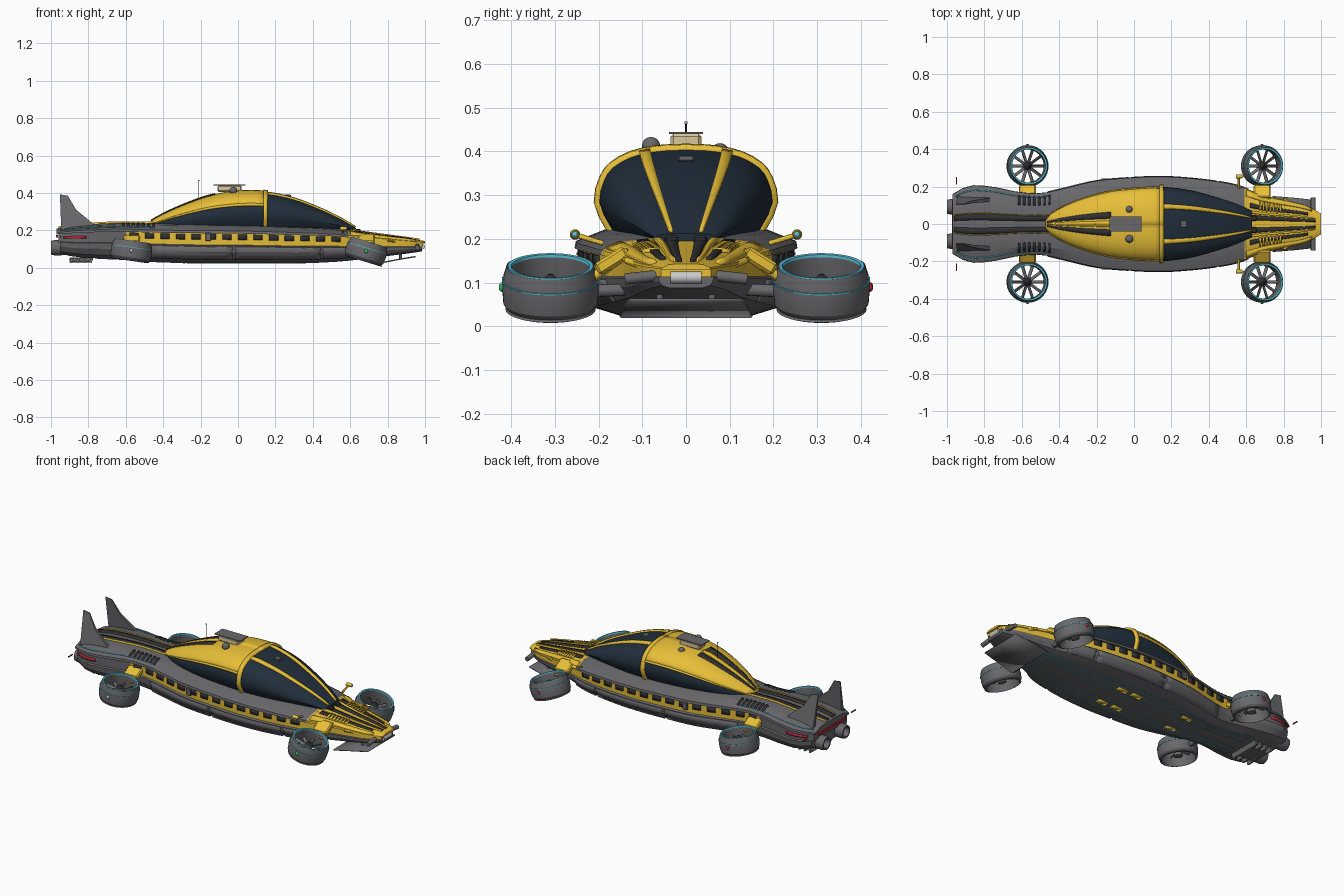
import bpy, bmesh
from math import radians, pi, cos, sin
from mathutils import Matrix, Vector

if "Cube" in bpy.data.objects:
    bpy.data.objects.remove(bpy.data.objects["Cube"])

def material(name, rgb):
    m = bpy.data.materials.new(name)
    m.diffuse_color = (*rgb, 1)
    m.use_nodes = True
    m.node_tree.nodes["Principled BSDF"].inputs["Base Color"].default_value = m.diffuse_color
    return m

YEL = material("yellow", (0.8, 0.52, 0.04))
GREY = material("grey", (0.14, 0.14, 0.15))
DARK = material("dark", (0.03, 0.03, 0.033))
GLASS = material("glass", (0.015, 0.028, 0.045))
CYAN = material("cyan", (0.1, 0.55, 0.7))
RED = material("red", (0.5, 0.02, 0.04))
GREEN = material("green", (0.02, 0.6, 0.12))
TAN = material("tan", (0.7, 0.58, 0.32))
LAMP = material("lamp", (0.6, 0.6, 0.62))

def finish(name, bm, mat, mirror=False, thick=0, angle=30):
    bmesh.ops.recalc_face_normals(bm, faces=bm.faces)
    me = bpy.data.meshes.new(name)
    bm.to_mesh(me)
    bm.free()
    for p in me.polygons:
        p.use_smooth = True
    me.set_sharp_from_angle(angle=radians(angle))
    me.materials.append(mat)
    ob = bpy.data.objects.new(name, me)
    bpy.context.collection.objects.link(ob)
    if thick:
        s = ob.modifiers.new("thickness", 'SOLIDIFY')
        s.thickness, s.offset = thick, 0
    if mirror:
        ob.modifiers.new("mirror", 'MIRROR').use_axis = (False, True, False)
    return ob

def skin(name, rows, mat, closed=False, mirror=False, thick=0, caps=False, wrap=False, angle=30):
    bm = bmesh.new()
    vs = [[bm.verts.new(p) for p in r] for r in rows]
    n = len(vs[0])
    for a, b in zip(vs, vs[1:] + ([vs[0]] if wrap else [])):
        for j in range(n if closed else n - 1):
            k = (j + 1) % n
            bm.faces.new((a[j], a[k], b[k], b[j]))
    if caps:
        bm.faces.new(vs[0])
        bm.faces.new(vs[-1])
    return finish(name, bm, mat, mirror, thick, angle)

def curve(table, col):
    X, Y = [r[0] for r in table], [r[col] for r in table]
    n = len(X)
    def slope(i):
        a, b = max(i - 1, 0), min(i + 1, n - 1)
        return (Y[b] - Y[a]) / (X[b] - X[a])
    def f(x):
        i = max([k for k in range(n - 1) if X[k] <= x], default=0)
        h = X[i + 1] - X[i]
        t = min(max((x - X[i]) / h, 0), 1)
        return ((2*t**3 - 3*t*t + 1) * Y[i] + (t**3 - 2*t*t + t) * h * slope(i)
                + (3*t*t - 2*t**3) * Y[i + 1] + (t**3 - t*t) * h * slope(i + 1))
    return f

def span(a, b, n):
    return [a + (b - a) * i / n for i in range(n + 1)]

def strip(name, fn, x0, x1, u0, u1, th, mat, nx=10, nu=2):
    rows = [[fn(x, u) for u in span(u0, u1, nu)] for x in span(x0, x1, nx)]
    return skin(name, rows, mat, mirror=True, thick=th)

def box(name, c, s, mat, mirror=False, rot=(0, 0, 0), bevel=0.0):
    bm = bmesh.new()
    M = Matrix.Translation(c)
    for a, r in zip("XYZ", rot):
        M = M @ Matrix.Rotation(radians(r), 4, a)
    bmesh.ops.create_cube(bm, size=1, matrix=M @ Matrix.Diagonal((*s, 1)))
    if bevel:
        bmesh.ops.bevel(bm, geom=bm.edges[:], offset=bevel, segments=1, affect='EDGES')
    return finish(name, bm, mat, mirror)

def rod(name, a, b, r, mat, mirror=False, r2=None, n=12):
    a, b = Vector(a), Vector(b)
    bm = bmesh.new()
    M = Matrix.Translation((a + b) / 2) @ (b - a).to_track_quat('Z', 'Y').to_matrix().to_4x4()
    bmesh.ops.create_cone(bm, cap_ends=True, segments=n, radius1=r, radius2=r if r2 is None else r2,
                          depth=(b - a).length, matrix=M)
    return finish(name, bm, mat, mirror)

def ball(name, c, r, mat, mirror=False):
    bm = bmesh.new()
    bmesh.ops.create_uvsphere(bm, u_segments=16, v_segments=10, radius=r, matrix=Matrix.Translation(c))
    return finish(name, bm, mat, mirror)

def lathe(name, prof, M, mat, mirror=True, n=40):
    rows = [[M @ Vector((r * cos(a), r * sin(a), z)) for r, z in prof] for a in span(0, 2 * pi, n)[:-1]]
    return skin(name, rows, mat, closed=True, mirror=mirror, wrap=True)

# Body stations: x, half width, bottom z, deck z
BODY = [(-.97, .16, .08, .21), (-.88, .205, .06, .225), (-.75, .198, .05, .235), (-.62, .172, .045, .24),
        (-.5, .165, .035, .238), (-.38, .19, .03, .236), (-.2, .232, .025, .235), (0, .25, .025, .232),
        (.15, .255, .025, .228), (.3, .246, .025, .222), (.45, .228, .03, .215), (.56, .205, .037, .205),
        (.68, .158, .05, .187), (.82, .125, .065, .168), (.92, .1, .078, .155), (1, .055, .09, .143)]
W, ZB, ZT = (curve(BODY, i) for i in (1, 2, 3))
def body(x, fy, t):
    return (x, fy * W(x), ZB(x) + t * (ZT(x) - ZB(x)))

def hull_part(name, x0, x1, half, mat, n):
    loop = half + [(-y, t) for y, t in reversed(half) if y > 0]
    skin(name, [[body(x, *p) for p in loop] for x in span(x0, x1, n)], mat, closed=True, caps=True, angle=20)

KEEL = [(0, 0), (.6, 0), (.86, .1), (.97, .28), (.99, .44), (.93, .47), (0, .47)]
BELT = [(0, .44), (.94, .44), (.95, .8), (0, .8)]
DECK = [(0, .76), (1, .76), (.99, .83), (.72, .96), (.4, 1), (0, 1)]
hull_part("lower_hull", -.95, .985, KEEL, GREY, 34)
hull_part("rear_belt", -.96, -.6, BELT, GREY, 8)
hull_part("side_belt", -.6, .6, BELT, YEL, 22)
hull_part("nose_belt", .6, .99, BELT, YEL, 8)
hull_part("deck", -.97, .6, DECK, GREY, 28)
hull_part("nose_deck", .59, 1, DECK, YEL, 8)

deck_t = curve([(0, 1), (.4, 1), (.72, .96), (.99, .83)], 1)
deck = lambda x, u: body(x, u, deck_t(u))
belt = lambda x, u: body(x, .95, u)
belly = lambda x, u: body(x, u, 0)

# Deck stripes, louvres and belt dashes
strip("rear_deck_stripe", deck, -.96, -.42, .1, .26, .012, DARK)
strip("rear_deck_trim", deck, -.96, -.42, .27, .3, .016, YEL)
strip("nose_stripe", deck, .6, .97, .12, .28, .012, DARK)
strip("nose_rail", deck, .6, .97, .32, .4, .016, YEL)
strip("nose_panel", deck, .62, .93, .48, .62, .01, DARK)
strip("nose_edge", deck, .6, .95, .78, .95, .014, YEL)
strip("deck_cyan_line", deck, -.95, -.45, .86, .88, .006, CYAN)
for i in range(7):
    x = -.62 + i * .027
    strip("rear_louvre", deck, x, x + .012, .6, .88, .012, DARK, 1)
    strip("nose_louvre", deck, .67 + i * .018, .678 + i * .018, .45, .75, .018, YEL, 1)
for i in range(14):
    x = -.58 + i * .083
    strip("belt_dash", belt, x, x + .048, .6, .74, .012, DARK, 2)
for a, b in ((-.46, -.03), (-.015, .44), (.455, .61)):
    strip("skirt_panel", lambda x, u: body(x, .86 + .125 * u, .1 + .32 * u), a, b, 0, 1, .014, GREY)
box("belt_clip", (-.16, .237, .165), (.03, .015, .045), GREY, True, bevel=.003)

# Belly lines and patches
for u in (.2, .42, .58):
    strip("belly_line", belly, -.75, .75, u, u + .015, .005, CYAN, 20, 1)
for x in (-.35, .02, .12):
    strip("belly_patch", belly, x, x + .07, .26, .4, .006, YEL, 2, 1)
for i in range(4):
    box("rear_belly_step", (-.89 + i * .035, 0, .04), (.014, .2, .028), GREY, rot=(0, 20, 0))

# Canopy stations: x, half width, top z
CAN = [(-.47, .03, .24), (-.4, .078, .28), (-.3, .126, .326), (-.15, .172, .38), (0, .193, .406),
       (.145, .198, .405), (.3, .18, .372), (.45, .14, .312), (.55, .105, .262), (.63, .07, .212)]
SEC = [(0, .78, 0), (.2, 1, .4), (.35, .95, .66), (.5, .84, .81), (.65, .62, .925), (.82, .32, .985), (1, 0, 1)]
CW, CT, SY, SZ = curve(CAN, 1), curve(CAN, 2), curve(SEC, 1), curve(SEC, 2)
def can(x, u):
    return (x, CW(x) * SY(u), .195 + (CT(x) - .195) * SZ(u))

us = span(0, 1, 14)
rows = [[can(x, u) for u in us] + [(x, -can(x, u)[1], can(x, u)[2]) for u in us[-2::-1]] for x in span(-.47, .63, 30)]
skin("canopy_glass", rows, GLASS, closed=True, caps=True)
strip("canopy_roof", can, -.47, .145, .35, 1, .014, YEL, 18, 9)
strip("window_frame", can, -.45, .145, .33, .37, .02, YEL, 18, 1)
strip("canopy_hoop", can, .135, .158, 0, 1, .024, YEL, 1, 14)
strip("windshield_bar", can, .155, .625, .7, .77, .018, YEL, 14, 2)
strip("windshield_side_trim", can, .155, .63, 0, .04, .016, YEL, 14, 1)
strip("roof_stripe", can, -.46, -.12, .8, .91, .022, DARK, 10, 2)
strip("roof_centre_rib", can, -.46, -.12, .95, 1, .026, YEL, 10, 1)
box("windshield_cowl", (.63, .032, .185), (.05, .03, .045), DARK, True, bevel=.004)

# Roof equipment
box("roof_box", (-.045, 0, .423), (.13, .07, .034), TAN, bevel=.006)
box("roof_plate", (-.045, 0, .442), (.17, .078, .005), GREY)
ball("roof_sensor_left", (-.025, -.08, .412), .021, GREY)
ball("roof_sensor_right", (-.025, .078, .4), .019, GREY)
rod("sensor_base", (-.025, .079, .37), (-.025, .079, .405), .017, GREY, True)
rod("antenna", (-.21, 0, .35), (-.21, 0, .465), .002, DARK, n=8)
ball("antenna_tip", (-.21, 0, .466), .004, LAMP)
box("windshield_sensor", (.265, 0, .384), (.035, .036, .014), GREY, bevel=.003)

# Ducted fans with struts and lights
DUCT = [(.09, .05), (.1, .052), (.107, .03), (.111, .002), (.108, -.034), (.1, -.045), (.103, -.05),
        (.095, -.053), (.088, 0)]
for tag, x, z, tilt in (("front", .685, .086, 17), ("rear", -.57, .09, 8)):
    M = Matrix.Translation((x, .31, z)) @ Matrix.Rotation(radians(tilt), 4, 'Y')
    lathe(tag + "_duct", DUCT, M, GREY)
    lathe(tag + "_duct_glow", [(.089, .048), (.099, .05), (.098, .055), (.09, .054)], M, CYAN)
    lathe(tag + "_duct_line", [(.108, .018), (.1115, .018), (.1115, .021), (.108, .021)], M, CYAN)
    rod(tag + "_hub", M @ Vector((0, 0, -.035)), M @ Vector((0, 0, .022)), .024, GREY, True, .02, 20)
    rod(tag + "_hub_cap", M @ Vector((0, 0, .022)), M @ Vector((0, 0, .034)), .018, DARK, True, .006, 20)
    bm = bmesh.new()
    for k in range(10):
        B = (M @ Matrix.Rotation(k * pi / 5, 4, 'Z') @ Matrix.Translation((.054, 0, 0))
             @ Matrix.Rotation(radians(35), 4, 'X') @ Matrix.Diagonal((.072, .017, .004, 1)))
        bmesh.ops.create_cube(bm, size=1, matrix=B)
    finish(tag + "_blades", bm, GREY, True)
    for k in (-.035, .035):
        rod(tag + "_strut", (x + k, .13, .17), (x + k * .6, .222, .105), .011, YEL, True)
    box(tag + "_strut_cover", (x, .17, .15), (.09, .08, .03), YEL, True, rot=(-32, 0, 0), bevel=.006)
    rod(tag + "_lower_strut", (x, .11, .085), (x, .222, .08), .014, GREY, True)
    for s, mat in ((-1, GREEN if tag == "front" else LAMP), (1, RED)):
        ball(tag + "_light", (x, s * .418, z + .002), .01, mat)

# Tail: nozzles, fins, lights
T = Matrix.Translation((-.95, .092, .107)) @ Matrix.Rotation(-pi / 2, 4, 'Y')
lathe("nozzle", [(.028, .05), (.037, .05), (.041, .03), (.041, 0), (.036, -.04), (.005, -.04), (.005, .0), (.026, .01)],
      T, GREY, n=24)
fin = [(-.945, .2), (-.952, .392), (-.91, .385), (-.865, .31), (-.78, .24), (-.76, .21)]
lean = lambda z: .135 - (z - .2) * .16
skin("tail_fin", [[(x, lean(z) + s * (.4 - z) * .05 + s * .002, z) for x, z in fin] for s in (-1, 1)], GREY,
     closed=True, caps=True, mirror=True)
box("tail_light_bar", (-.968, 0, .168), (.012, .25, .014), RED)
box("tail_spike", (-.95, .23, .166), (.005, .04, .006), RED, True)
strip("tail_side_light", belt, -.93, -.81, .58, .66, .012, RED, 4, 1)
box("tail_block", (-.84, 0, .042), (.12, .12, .026), GREY, bevel=.004)

# Nose: splitter, lamps, mirrors
skin("splitter", [[(.74, -.15, .022), (.74, .15, .022)], [(.86, -.14, .045), (.86, .14, .045)],
                  [(.95, -.13, .06), (.95, .13, .06)]], GREY, thick=.007)
rod("splitter_post", (.87, .06, .045), (.87, .06, .09), .008, GREY, True)
rod("lamp_bar", (.958, .055, .117), (.958, .14, .108), .013, GREY, True, n=16)
rod("centre_lamp", (.985, -.036, .112), (.985, .036, .112), .014, LAMP, n=16)
rod("nose_brace", (.93, .05, .12), (.8, .135, .15), .008, YEL, True)
rod("mirror_arm", (.56, .19, .19), (.56, .25, .208), .006, YEL, True)
rod("mirror_pod", (.545, .254, .21), (.58, .254, .21), .012, YEL, True, .009)
ball("mirror_lamp", (.578, .254, .21), .007, CYAN, True)
